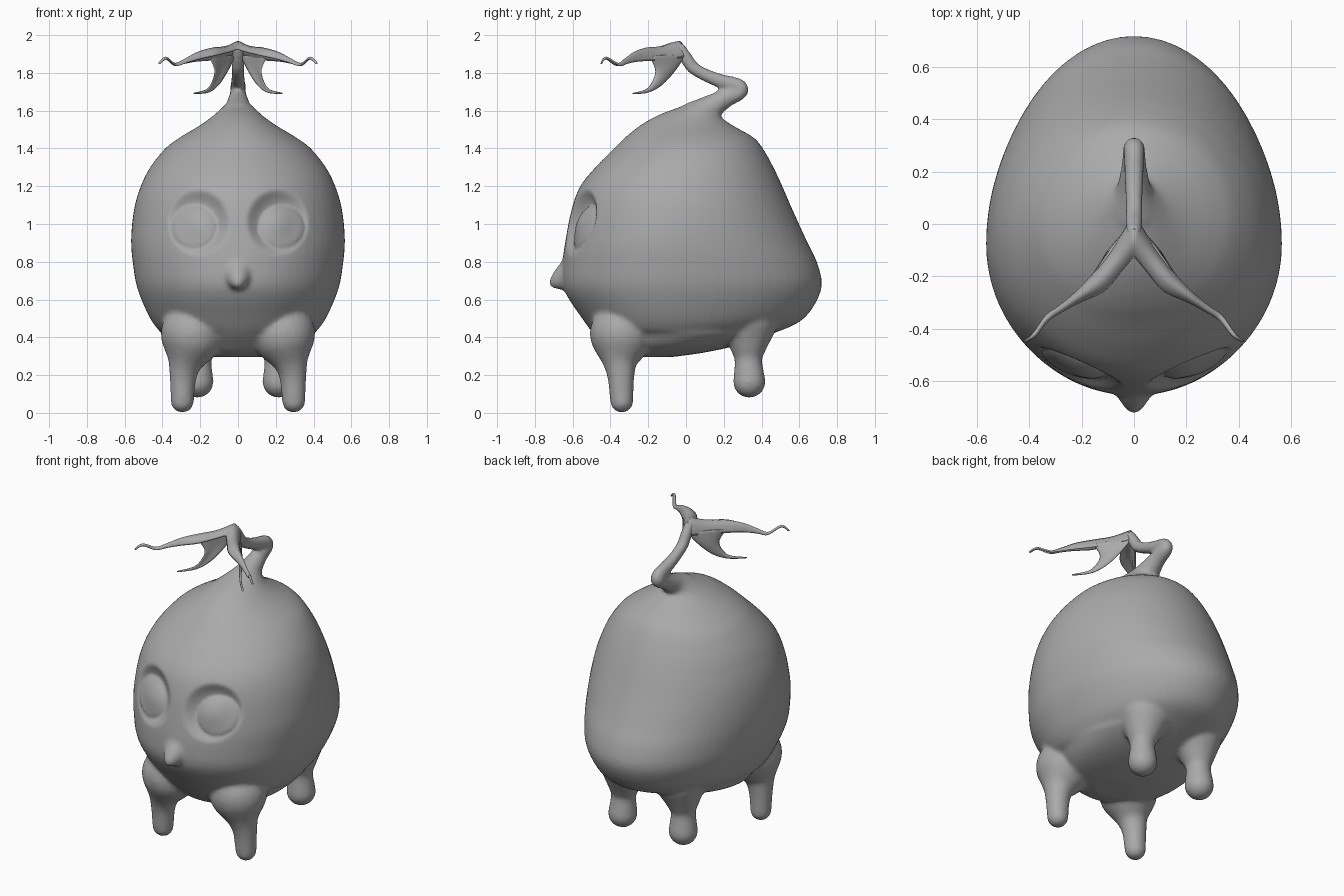
import bpy, bmesh, math
from mathutils import Vector, Matrix

cube = bpy.data.objects.get("Cube")
if cube:
    bpy.data.objects.remove(cube, do_unlink=True)

grey = bpy.data.materials.new("plain grey")
grey.use_nodes = True
grey.diffuse_color = (0.4, 0.4, 0.4, 1)
grey.node_tree.nodes["Principled BSDF"].inputs["Base Color"].default_value = (0.4, 0.4, 0.4, 1)


def add_object(name, bm):
    mesh = bpy.data.meshes.new(name)
    bm.to_mesh(mesh)
    bm.free()
    obj = bpy.data.objects.new(name, mesh)
    bpy.context.collection.objects.link(obj)
    mesh.materials.append(grey)
    return obj


def spline(points, steps):
    """Catmull-Rom samples through tuples of any length."""
    pts = [Vector(p) for p in points]
    pts = [2 * pts[0] - pts[1]] + pts + [2 * pts[-1] - pts[-2]]
    out = []
    for a, b, c, d in zip(pts, pts[1:], pts[2:], pts[3:]):
        for i in range(steps):
            t = i / steps
            out.append(b + (c - a) * t / 2 + (2 * a - 5 * b + 4 * c - d) * t * t / 2
                       + (3 * b - a - 3 * c + d) * t ** 3 / 2)
    return out + [pts[-2]]


def limb(bm, points, steps=8):
    """Chain of overlapping balls, each (x, y, z, radius)."""
    for x, y, z, r in spline(points, steps):
        bmesh.ops.create_icosphere(bm, subdivisions=3, radius=r,
                                   matrix=Matrix.Translation((x, y, z)))


# Body: egg rings as (height, half width, front, back)
profile = [(.295, .14, -.28, -.08), (.32, .27, -.38, .1), (.36, .35, -.43, .28),
           (.42, .405, -.49, .46), (.5, .465, -.55, .625), (.65, .53, -.645, .715),
           (.78, .555, -.655, .70), (.92, .566, -.637, .635), (1.08, .55, -.605, .562),
           (1.2, .515, -.56, .51), (1.3, .465, -.48, .463), (1.4, .385, -.38, .407),
           (1.46, .305, -.32, .355), (1.52, .205, -.245, .25), (1.57, .135, -.16, .18),
           (1.61, .09, -.06, .17), (1.64, .05, .03, .16)]
bm = bmesh.new()
SIDES = 64
rings = []
for z, w, front, back in spline(profile, 4):
    mid = (front + back) / 2
    blend = min(max((z - .9) / .5, 0), 1)
    mid = -.08 * (1 - blend) + mid * blend if z > .42 else mid
    ring = []
    for i in range(SIDES):
        a = 2 * math.pi * i / SIDES
        s = math.sin(a)
        reach = back - mid if s > 0 else mid - front
        ring.append(bm.verts.new((w * math.cos(a), mid + reach * s, z)))
    rings.append(ring)
for low, high in zip(rings, rings[1:]):
    for i in range(SIDES):
        j = (i + 1) % SIDES
        bm.faces.new((low[i], low[j], high[j], high[i]))
bm.faces.new(rings[0][::-1])
bm.faces.new(rings[-1])

# Legs, flaring into the belly
for side in (-1, 1):
    limb(bm, [(side * .295, -.34, .062, .062), (side * .29, -.345, .2, .073),
              (side * .272, -.35, .3, .1), (side * .24, -.34, .42, .17)])
    limb(bm, [(side * .215, .335, .165, .086), (side * .212, .33, .29, .074),
              (side * .205, .33, .38, .105), (side * .19, .33, .5, .16)])
# Nose
limb(bm, [(0, -.60, .74, .085), (0, -.655, .71, .058), (0, -.695, .69, .032)])
# Bent stalk on top of the head
limb(bm, [(0, .05, 1.53, .12), (0, .11, 1.60, .075), (0, .2, 1.66, .052),
          (0, .285, 1.70, .043), (0, .275, 1.733, .04), (0, .19, 1.755, .039),
          (0, .1, 1.79, .035), (0, .035, 1.83, .035), (0, 0, 1.88, .035),
          (0, -.03, 1.93, .03)])
body = add_object("body", bm)

# Fuse everything into one soft skin
remesh = body.modifiers.new("fuse", 'REMESH')
remesh.mode = 'VOXEL'
remesh.voxel_size = .013
smooth = body.modifiers.new("soften", 'SMOOTH')
smooth.factor = .5
smooth.iterations = 8
graph = bpy.context.evaluated_depsgraph_get()
skin = bpy.data.meshes.new_from_object(body.evaluated_get(graph))
body.modifiers.clear()
body.data = skin
skin.materials.clear()
skin.materials.append(grey)

# Sunken eye sockets with closed, bulging lids
for v in skin.vertices:
    if v.co.y < -.3:
        x, z = abs(v.co.x), v.co.z
        socket = math.hypot((x - .21) / .17, (z - 1.01) / .18)
        lid = math.hypot((x - .232) / .12, (z - .985) / .115)
        if socket < 1:
            v.co.y += .06 * (1 - socket ** 4) ** 2
        if lid < 1:
            v.co.y -= .055 * (1 - lid ** 2) ** .7
skin.polygons.foreach_set("use_smooth", [True] * len(skin.polygons))


def leaf_part(name, lines, thickness):
    """Smooth sheet through matching lines of points, mirrored across x."""
    sheet = bmesh.new()
    rows = [[sheet.verts.new(p) for p in spline(line, 4)] for line in lines]
    for r, q in zip(rows, rows[1:]):
        for i in range(len(r) - 1):
            sheet.faces.new((r[i], r[i + 1], q[i + 1], q[i]))
    bmesh.ops.recalc_face_normals(sheet, faces=sheet.faces)
    obj = add_object(name, sheet)
    obj.modifiers.new("pair", 'MIRROR')
    solid = obj.modifiers.new("thickness", 'SOLIDIFY')
    solid.thickness = thickness
    solid.offset = 0
    obj.modifiers.new("round", 'SUBSURF').levels = 1
    for p in obj.data.polygons:
        p.use_smooth = True


# Upper leaf arms: back edge, crest, front edge
leaf_part("leaf_upper_arm", [
    [(.02, .01, 1.88), (.09, -.1, 1.865), (.16, -.19, 1.86), (.23, -.265, 1.855),
     (.29, -.315, 1.845), (.338, -.35, 1.836), (.385, -.418, 1.872), (.42, -.45, 1.843)],
    [(0, -.03, 1.995), (.06, -.11, 1.963), (.13, -.2, 1.957), (.21, -.27, 1.93),
     (.275, -.32, 1.885), (.335, -.36, 1.853), (.382, -.424, 1.888), (.423, -.45, 1.85)],
    [(0, -.13, 1.92), (.05, -.19, 1.905), (.11, -.26, 1.89), (.2, -.3, 1.87),
     (.27, -.335, 1.852), (.328, -.372, 1.836), (.375, -.428, 1.872), (.416, -.452, 1.843)],
], .012)

# Lower leaf arms sweeping down and out
leaf_part("leaf_lower_arm", [
    [(.01, 0, 1.89), (.05, -.055, 1.81), (.1, -.125, 1.735), (.155, -.2, 1.695),
     (.235, -.285, 1.687)],
    [(.07, -.08, 1.90), (.1, -.1, 1.82), (.13, -.15, 1.75), (.165, -.205, 1.705),
     (.236, -.285, 1.69)],
    [(.16, -.2, 1.89), (.125, -.165, 1.815), (.135, -.18, 1.755), (.165, -.215, 1.712),
     (.237, -.287, 1.693)],
], .012)
